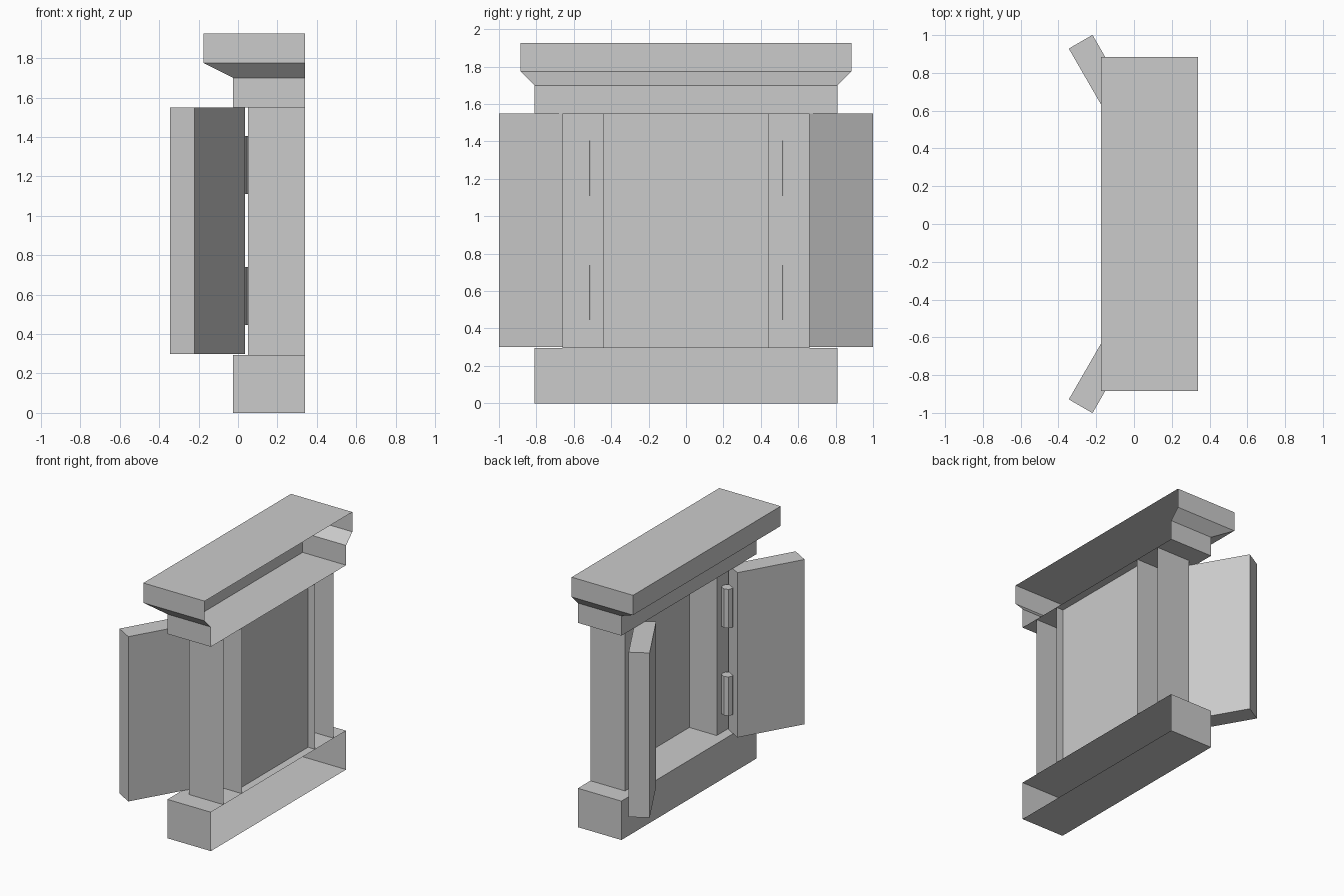
import bpy
import bmesh
import math
from mathutils import Matrix

old = bpy.data.objects.get("Cube")
if old:
    bpy.data.objects.remove(old, do_unlink=True)

# One plain grey for everything
grey = bpy.data.materials.new("light_grey")
grey.use_nodes = True
grey.diffuse_color = (0.6, 0.6, 0.6, 1)
grey.node_tree.nodes["Principled BSDF"].inputs["Base Color"].default_value = grey.diffuse_color

BACK = 0.34           # open side that meets the wall
SILL, HEAD = 0.295, 1.55


def finish(name, bm):
    mesh = bpy.data.meshes.new(name)
    bm.to_mesh(mesh)
    bm.free()
    mesh.materials.append(grey)
    obj = bpy.data.objects.new(name, mesh)
    bpy.context.collection.objects.link(obj)
    return obj


def wall_shell(name, levels, caps=True):
    """Stack of rectangles (front x, y low, y high, z), left open at the back."""
    bm = bmesh.new()
    rings = [[bm.verts.new(p) for p in
              ((x, a, z), (BACK, a, z), (BACK, b, z), (x, b, z))]
             for x, a, b, z in levels]
    backs = []
    for low, high in zip(rings, rings[1:]):
        for i in range(4):
            j = (i + 1) % 4
            face = bm.faces.new((low[i], low[j], high[j], high[i]))
            if i == 1:
                backs.append(face)
    ends = [bm.faces.new(rings[0][::-1]), bm.faces.new(rings[-1])]
    bmesh.ops.recalc_face_normals(bm, faces=bm.faces)
    bmesh.ops.delete(bm, geom=backs + ([] if caps else ends), context='FACES_ONLY')
    return finish(name, bm)


# Sill block and moulded lintel
wall_shell("sill", [(-0.025, -0.81, 0.81, z) for z in (0, SILL)])
wall_shell("lintel", [(-0.025, -0.81, 0.81, HEAD), (-0.025, -0.81, 0.81, 1.70),
                      (-0.175, -0.885, 0.885, 1.775), (-0.175, -0.885, 0.885, 1.925)])

# Recessed pane
bm = bmesh.new()
bm.faces.new([bm.verts.new((0.28, y, z)) for y, z in
              ((0.44, SILL), (-0.44, SILL), (-0.44, HEAD), (0.44, HEAD))])
finish("pane", bm)

for side, label in ((1, "far"), (-1, "near")):
    # Side post of the frame
    a, b = sorted((side * 0.44, side * 0.66))
    wall_shell(f"post_{label}", [(0.05, a, b, z) for z in (SILL, HEAD)], caps=False)

    # Shutter swung open on the hinge side
    bm = bmesh.new()
    bmesh.ops.create_cube(bm, size=1)
    bmesh.ops.scale(bm, vec=(0.145, 0.51, 1.25), verts=bm.verts)
    bmesh.ops.transform(bm, verts=bm.verts, matrix=Matrix.Translation(
        (-0.155, side * 0.744, 0.925)) @ Matrix.Rotation(side * math.radians(30), 4, 'Z'))
    finish(f"shutter_{label}", bm)

    # Two hinge barrels
    for z, place in ((0.593, "lower"), (1.257, "upper")):
        bm = bmesh.new()
        bmesh.ops.create_cone(bm, cap_ends=True, segments=8, radius1=0.042,
                              radius2=0.042, depth=0.295,
                              matrix=Matrix.Translation((0.011, side * 0.515, z)))
        finish(f"hinge_{place}_{label}", bm)
